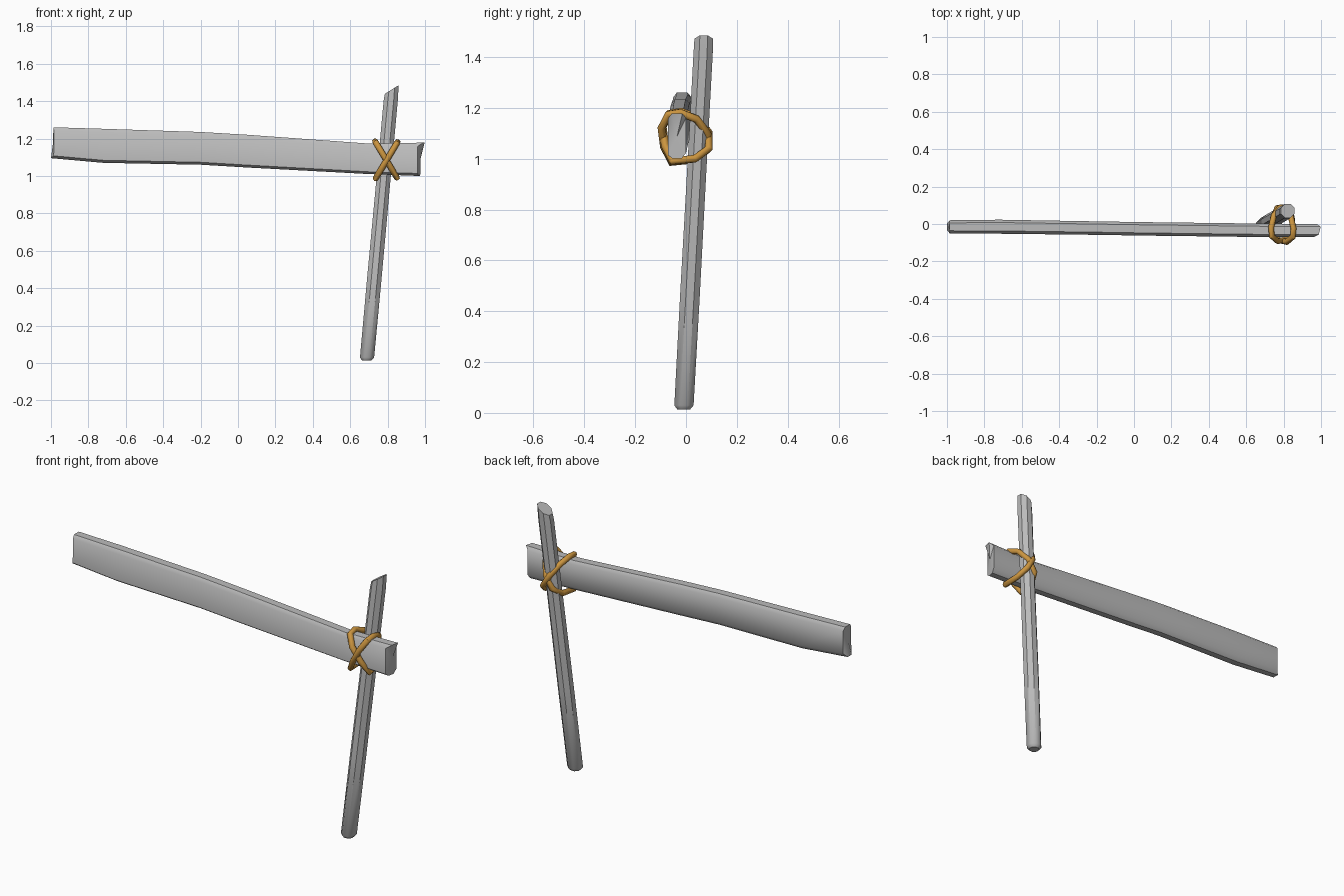
import bpy, bmesh, math
from mathutils import Vector

cube = bpy.data.objects.get("Cube")
if cube:
    bpy.data.objects.remove(cube)


def material(name, rgb):
    m = bpy.data.materials.new(name)
    m.use_nodes = True
    m.diffuse_color = (*rgb, 1)
    m.node_tree.nodes["Principled BSDF"].inputs["Base Color"].default_value = (*rgb, 1)
    return m


grey = material("weathered grey", (0.5, 0.5, 0.5))
tan = material("rope tan", (0.6, 0.3, 0.05))


def loft(name, rings, mat, angle, closed=False):
    """Skin a list of equal rings; cap the ends with a fan unless closed."""
    bm = bmesh.new()
    rows = [[bm.verts.new(p) for p in ring] for ring in rings]
    n = len(rows[0])
    pairs = list(zip(rows, rows[1:])) + ([(rows[-1], rows[0])] if closed else [])
    for a, b in pairs:
        for i in range(n):
            j = (i + 1) % n
            bm.faces.new((a[i], a[j], b[j], b[i]))
    if not closed:
        for row in (rows[0], rows[-1]):
            centre = bm.verts.new(sum((v.co for v in row), Vector()) / n)
            for i in range(n):
                bm.faces.new((row[i], row[(i + 1) % n], centre))
    bmesh.ops.recalc_face_normals(bm, faces=bm.faces)
    mesh = bpy.data.meshes.new(name)
    bm.to_mesh(mesh)
    bm.free()
    mesh.materials.append(mat)
    obj = bpy.data.objects.new(name, mesh)
    bpy.context.collection.objects.link(obj)
    bpy.ops.object.select_all(action="DESELECT")
    obj.select_set(True)
    bpy.context.view_layer.objects.active = obj
    bpy.ops.object.shade_smooth_by_angle(angle=math.radians(angle))
    return obj


# Crossbeam: chamfered section along x, stations are (x, bottom, top, front, back)
section = [(-1, -.85), (-1, .78), (-.6, 1), (.6, 1), (1, .8), (1, -.75), (.5, -1), (-.5, -1)]
stations = [(-.975, 1.095, 1.26, -.05, .02), (-.72, 1.07, 1.252, -.052, .023),
            (-.2, 1.06, 1.235, -.058, .014), (.05, 1.045, 1.22, -.062, .01),
            (.7, 1.01, 1.173, -.07, .002), (.965, 1.0, 1.178, -.07, 0)]
rings = []
for k, (x, lo, hi, front, back) in enumerate(stations):
    ring = []
    for u, v in section:
        # ragged ends: the top and bottom corners jut out, the back more than the front
        jut = 0
        if k == 0:
            jut = -.025 if v < -.9 else -.012 * abs(v)
        elif k == len(stations) - 1:
            jut = (.028 if v > .9 else .004) + .008 * u
        ring.append((x + jut, (front + back) / 2 + u * (back - front) / 2,
                     (lo + hi) / 2 + v * (hi - lo) / 2))
    rings.append(ring)
loft("crossbeam", rings, grey, 40)

# Leaning post: octagonal pole with a slanted top and a blunt pointed foot
foot, head = Vector((.69, -.008, .03)), Vector((.822, .07, 1.462))
rings = []
for t, r in ((-.011, .028), (0, .041), (.3, .042), (.65, .041), (.96, .041), (1, .04)):
    c = foot.lerp(head, t)
    ring = []
    for i in range(8):
        a = math.tau * (i + .5) / 8
        slant = .025 * math.cos(a) if t == 1 else 0
        ring.append((c.x + r * math.cos(a), c.y + r * math.sin(a), c.z + slant))
    rings.append(ring)
loft("leaning_post", rings, grey, 40)

# Lashing: two tilted loops of rope that cross in front and behind
path = [(-.02, 1.185), (.045, 1.16), (.088, 1.105), (.09, 1.04), (.035, 1.0),
        (-.055, .99), (-.082, 1.05), (-.092, 1.125), (-.065, 1.178)]
for name, lean, shift in (("lashing_right", -.6, 0), ("lashing_left", .6, -.004)):
    pts = [Vector((.793 + lean * (z - 1.085), y + shift, z + shift)) for y, z in path]
    mid = sum(pts, Vector()) / len(pts)
    axis = Vector((1, 0, -lean)).normalized()
    rings = []
    for i, p in enumerate(pts):
        tangent = (pts[(i + 1) % len(pts)] - pts[i - 1]).normalized()
        out = tangent.cross(axis).normalized()
        rings.append([p + .016 * (math.cos(math.tau * s / 8) * axis
                                  + math.sin(math.tau * s / 8) * out) for s in range(8)])
    loft(name, rings, tan, 50, closed=True)
